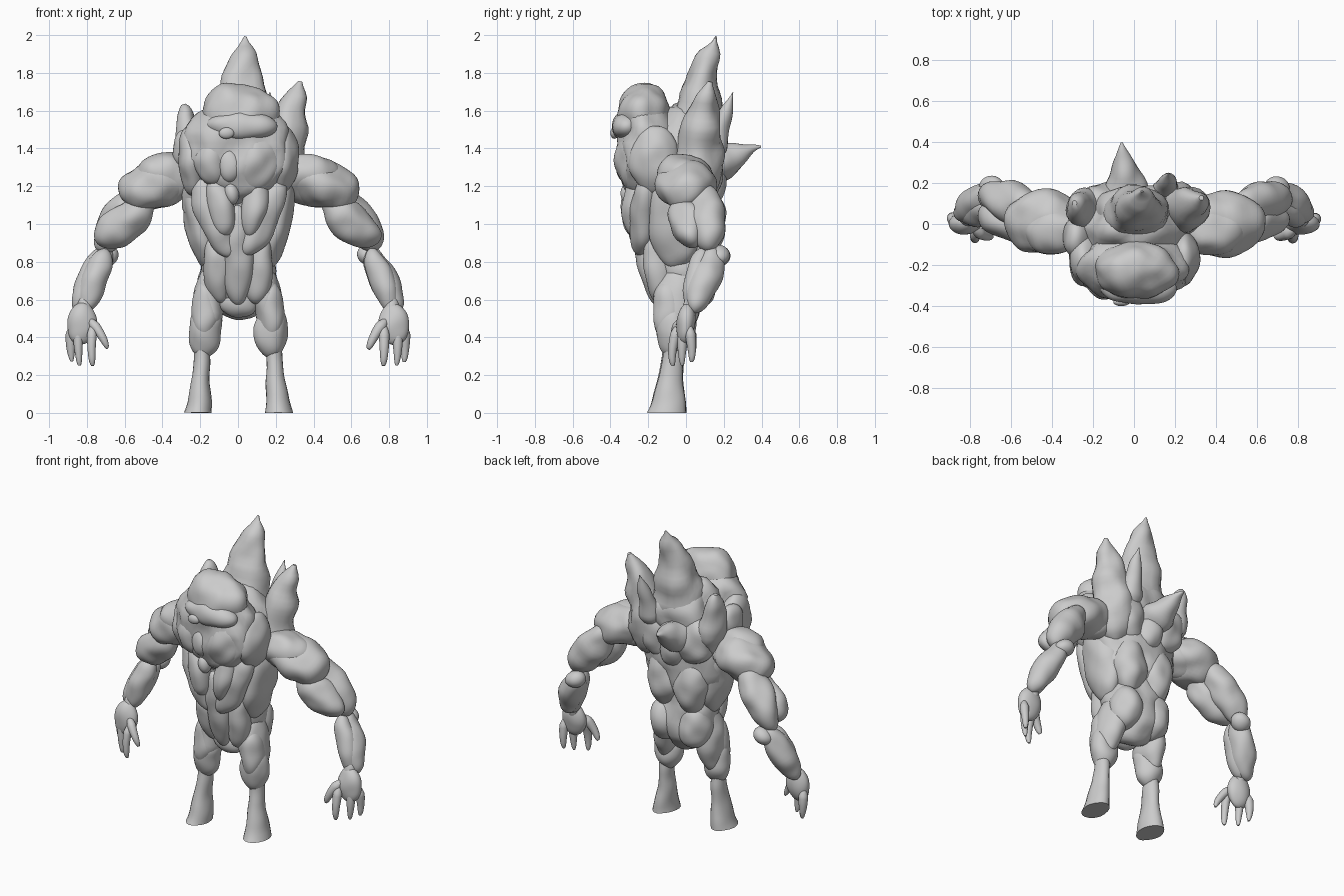
import bpy, bmesh, math
from mathutils import Vector, Matrix, noise

default_cube = bpy.data.objects.get("Cube")
if default_cube:
    bpy.data.objects.remove(default_cube)

stone = bpy.data.materials.new("pale grey")
stone.use_nodes = True
stone.diffuse_color = (.6, .6, .6, 1)
stone.node_tree.nodes["Principled BSDF"].inputs["Base Color"].default_value = stone.diffuse_color


def frame(direction):
    """Rotation whose z follows the direction and whose x stays near world x."""
    forward = Vector(direction).normalized()
    across = forward.cross(Vector((1, 0, 0))).normalized()
    return Matrix((across.cross(forward), across, forward)).transposed()


def finish(name, bm, rough):
    """Roughen the surface like hand-worked clay and make a smooth-shaded object."""
    bmesh.ops.recalc_face_normals(bm, faces=bm.faces)
    bm.normal_update()
    moves = [vert.normal * noise.noise(vert.co * 9) * rough for vert in bm.verts]
    for vert, move in zip(bm.verts, moves):
        vert.co += move
        vert.co.z = max(vert.co.z, 0)
    mesh = bpy.data.meshes.new(name)
    bm.to_mesh(mesh)
    bm.free()
    mesh.materials.append(stone)
    obj = bpy.data.objects.new(name, mesh)
    bpy.context.collection.objects.link(obj)
    for other in bpy.context.selected_objects:
        other.select_set(False)
    obj.select_set(True)
    bpy.context.view_layer.objects.active = obj
    bpy.ops.object.shade_smooth_by_angle(angle=math.radians(40))


def muscle(name, start, end, width, depth):
    """Bulging lump stretched between two points."""
    start, end = Vector(start), Vector(end)
    turn = frame(end - start)
    size = Vector((width, depth, (end - start).length / 2))
    bm = bmesh.new()
    bmesh.ops.create_icosphere(bm, subdivisions=4, radius=1)
    for vert in bm.verts:
        vert.co = (start + end) / 2 + turn @ (vert.co * size)
    finish(name, bm, rough=min(width, depth) / 5)


def sweep(name, path, size, turn, rough, steps=20, sides=20):
    """Skin whose centre and elliptical section follow two rules along its length."""
    bm = bmesh.new()
    loops = []
    for step in range(steps + 1):
        along = step / steps
        width, depth = size(along)
        loop = []
        for corner in range(sides):
            angle = math.tau * corner / sides
            offset = Vector((width * math.cos(angle), depth * math.sin(angle), 0))
            loop.append(bm.verts.new(path(along) + turn @ offset))
        loops.append(loop)
    for low, high in zip(loops, loops[1:]):
        for corner in range(sides):
            after = (corner + 1) % sides
            bm.faces.new((low[corner], low[after], high[after], high[corner]))
    bm.faces.new(loops[0])
    bm.faces.new(loops[-1])
    finish(name, bm, rough)


def horn(name, base, bend, tip, width, depth, taper=.6):
    """Curved prong with a rounded root, narrowing to a rounded tip."""
    base, bend, tip = Vector(base), Vector(bend), Vector(tip)

    def path(along):
        return base.lerp(bend, along).lerp(bend.lerp(tip, along), along)

    def size(along):
        root = min(1, along * 4 + .01) ** .5
        scale = root * max(1 - along, .01) ** taper
        return width * scale, depth * scale

    sweep(name, path, size, frame(tip - base), rough=depth / 6)


def both_sides(builder, name, *points, **sizes):
    """Build a part on the left and its mirror image on the right."""
    for label, sign in (("left_", 1), ("right_", -1)):
        mirrored = [(sign * x, y, z) for x, y, z in points]
        builder(label + name, *mirrored, **sizes)


# Torso core
muscle("ribcage", start=(0, -.05, .75), end=(0, -.01, 1.65), width=.3, depth=.2)
muscle("pelvis", start=(0, -.01, .5), end=(0, -.02, 1), width=.2, depth=.16)
muscle("groin", start=(0, -.1, .5), end=(0, -.1, .66), width=.1, depth=.06)
muscle("belly", start=(0, -.14, .57), end=(0, -.26, 1.1), width=.08, depth=.07)

# Head with brow, single eye and hanging cheeks
muscle("head", start=(0, -.19, 1.1), end=(0, -.22, 1.69), width=.28, depth=.17)
muscle("crown", start=(.01, -.24, 1.4), end=(.01, -.21, 1.75), width=.21, depth=.14)
muscle("brow", start=(-.17, -.3, 1.52), end=(.2, -.31, 1.52), width=.09, depth=.08)
muscle("eye_rim", start=(-.13, -.36, 1.48), end=(.01, -.36, 1.48), width=.04, depth=.03)
muscle("eye", start=(-.06, -.38, 1.45), end=(-.06, -.38, 1.51), width=.04, depth=.02)
muscle("left_cheek", start=(.07, -.27, 1.18), end=(.1, -.28, 1.5), width=.13, depth=.1)
muscle("right_cheek", start=(-.15, -.28, 1.2), end=(-.13, -.28, 1.45), width=.09, depth=.09)
muscle("nose_fold", start=(-.04, -.32, 1.22), end=(-.05, -.33, 1.4), width=.06, depth=.05)
muscle("chin", start=(-.03, -.3, 1.1), end=(-.04, -.3, 1.22), width=.04, depth=.05)
both_sides(muscle, "jowl", (.23, -.18, 1.16), (.25, -.15, 1.52), width=.08, depth=.13)
muscle("right_temple", start=(-.28, -.08, 1.28), end=(-.28, -.06, 1.5), width=.07, depth=.1)

# Chest, flank, back and hip muscles
both_sides(muscle, "chest", (.22, -.2, 1.26), (.04, -.24, .83), width=.09, depth=.08)
both_sides(muscle, "inner_chest", (.12, -.27, 1.25), (.06, -.27, .93), width=.07, depth=.07)
both_sides(muscle, "flank", (.25, -.06, 1.3), (.16, -.06, .76), width=.08, depth=.14)
both_sides(muscle, "abdomen", (.12, -.17, .95), (.09, -.12, .58), width=.08, depth=.08)
both_sides(muscle, "shoulder_blade", (.09, .1, 1.13), (.2, .08, 1.44), width=.13, depth=.11)
both_sides(muscle, "lower_back", (.08, .07, .78), (.12, .06, 1.18), width=.11, depth=.11)
both_sides(muscle, "buttock", (.12, .03, .54), (.09, .05, .84), width=.1, depth=.12)
muscle("upper_hump", start=(0, .07, 1.26), end=(0, .03, 1.62), width=.2, depth=.14)
muscle("spine_lump", start=(0, .13, 1.1), end=(0, .14, 1.32), width=.09, depth=.08)

# Back spikes
horn("main_spike", base=(.01, .03, 1.3), bend=(.01, .05, 1.7), tip=(.04, .16, 2), width=.21, depth=.17, taper=.65)
horn("left_spike", base=(.2, .07, 1.1), bend=(.23, .05, 1.5), tip=(.33, .13, 1.76), width=.15, depth=.16, taper=.5)
horn("right_spike", base=(-.22, .06, 1.2), bend=(-.25, .06, 1.5), tip=(-.29, .1, 1.63), width=.1, depth=.12, taper=.5)
horn("rear_spike", base=(-.03, .04, 1.27), bend=(-.04, .2, 1.35), tip=(-.06, .4, 1.41), width=.15, depth=.14, taper=.7)
horn("small_spike", base=(.15, .13, 1.32), bend=(.16, .18, 1.5), tip=(.17, .25, 1.7), width=.08, depth=.07)

# Arms
both_sides(muscle, "shoulder", (.24, 0, 1.28), (.63, .01, 1.14), width=.13, depth=.16)
both_sides(muscle, "shoulder_cap", (.2, 0, 1.25), (.55, -.03, 1.23), width=.12, depth=.15)
both_sides(muscle, "biceps", (.45, -.02, 1.12), (.74, .04, .9), width=.1, depth=.1)
both_sides(muscle, "triceps", (.5, .09, 1.2), (.74, .13, .86), width=.1, depth=.1)
both_sides(muscle, "elbow", (.64, .17, .86), (.75, .18, .8), width=.05, depth=.06)
both_sides(muscle, "outer_forearm", (.69, .16, .88), (.85, .04, .53), width=.08, depth=.08)
both_sides(muscle, "inner_forearm", (.7, .09, .87), (.82, .03, .53), width=.07, depth=.07)

# Hands
both_sides(muscle, "wrist", (.81, .04, .64), (.82, 0, .46), width=.04, depth=.04)
both_sides(muscle, "palm", (.82, .01, .58), (.83, -.01, .36), width=.08, depth=.05)
both_sides(horn, "thumb", (.79, -.02, .5), (.72, -.07, .42), (.69, -.06, .34),
           width=.03, depth=.03, taper=.3)
for finger, knuckle, reach, forward in (("first", .77, .25, -.07),
                                        ("middle", .84, .25, -.02), ("last", .88, .27, .03)):
    both_sides(horn, finger + "_finger", (knuckle, forward / 2, .47),
               (knuckle + .01, forward * 1.2, .36), (knuckle, forward, reach),
               width=.03, depth=.03, taper=.3)

# Thighs and knees
both_sides(muscle, "thigh", (.13, -.02, .8), (.18, -.07, .37), width=.08, depth=.12)
both_sides(muscle, "front_thigh", (.17, -.09, .7), (.18, -.1, .38), width=.07, depth=.08)
both_sides(muscle, "knee", (.17, -.08, .58), (.18, -.07, .29), width=.09, depth=.08)

# Lower legs flaring into flat feet
for label, sign in (("left", 1), ("right", -1)):
    def leg_path(along):
        flare = (1 - along) ** 2
        return Vector((sign * (.19 + flare / 40), -.07 - flare / 30, along * .4))

    def leg_size(along):
        flare = (1 - along) ** 2
        return .04 + flare / 30, .05 + flare / 18

    sweep(label + "_lower_leg", leg_path, leg_size, Matrix.Identity(3), rough=.01)
